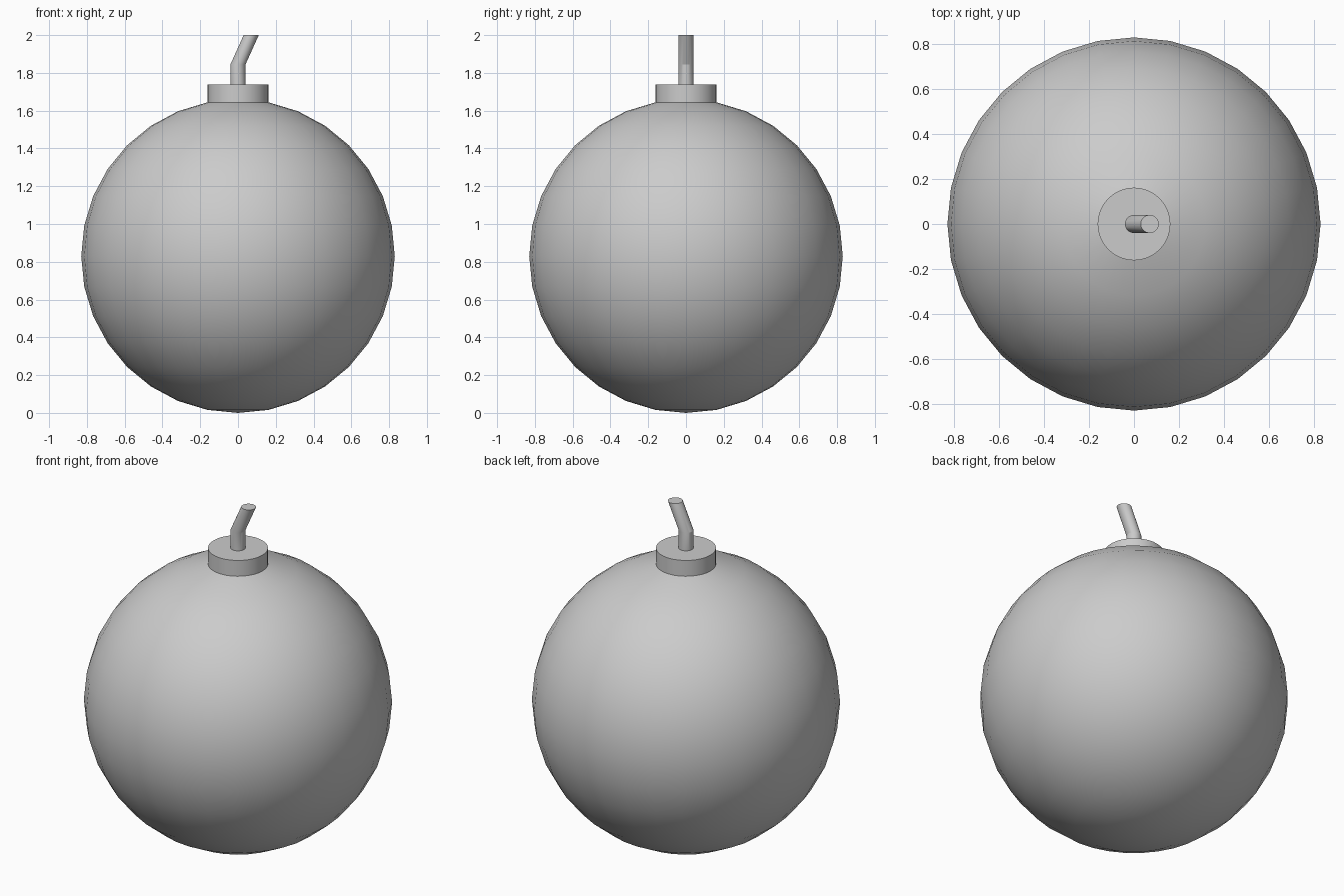
import bpy, bmesh, math

if "Cube" in bpy.data.objects:
    bpy.data.objects.remove(bpy.data.objects["Cube"])

SEG, R = 32, 0.83
step = 2 * math.pi / SEG
neck_r = R * math.sin(step)
neck_z = R + R * math.cos(step)


def finish(name, bm, angle):
    bmesh.ops.recalc_face_normals(bm, faces=bm.faces)
    mesh = bpy.data.meshes.new(name)
    bm.to_mesh(mesh)
    bm.free()
    ob = bpy.data.objects.new(name, mesh)
    bpy.context.collection.objects.link(ob)
    bpy.ops.object.select_all(action='DESELECT')
    ob.select_set(True)
    bpy.context.view_layer.objects.active = ob
    bpy.ops.object.shade_smooth_by_angle(angle=math.radians(angle))
    return ob


def loft(name, rings, cap_end):
    """Join circles given as (x offset, z, radius) into one surface."""
    bm = bmesh.new()
    loops = [[bm.verts.new((x + r * math.cos(i * step), r * math.sin(i * step), z))
              for i in range(SEG)] for x, z, r in rings]
    for a, b in zip(loops, loops[1:]):
        for i in range(SEG):
            j = (i + 1) % SEG
            bm.faces.new((a[i], a[j], b[j], b[i]))
    if cap_end:
        bm.faces.new(loops[-1])
    return finish(name, bm, 20)


# Round body, opened at the top where the collar grows out
bm = bmesh.new()
bmesh.ops.create_uvsphere(bm, u_segments=SEG, v_segments=SEG // 2, radius=R)
bmesh.ops.translate(bm, verts=bm.verts, vec=(0, 0, R))
top = max(bm.verts, key=lambda v: v.co.z)
bmesh.ops.delete(bm, geom=[top], context='VERTS')
finish("round_body", bm, 30)

# Collar: side wall and flat ring on top
collar = loft("collar", [(0, neck_z, neck_r), (0, 1.738, neck_r), (0, 1.738, 0.04)], False)
for p in collar.data.polygons:
    if abs(p.normal.z) > 0.5 and p.normal.z < 0:
        p.flip()

# Bent fuse with a level tip
loft("fuse", [(0, 1.738, 0.04), (0, 1.845, 0.04), (0.07, 2.0, 0.04)], True)
